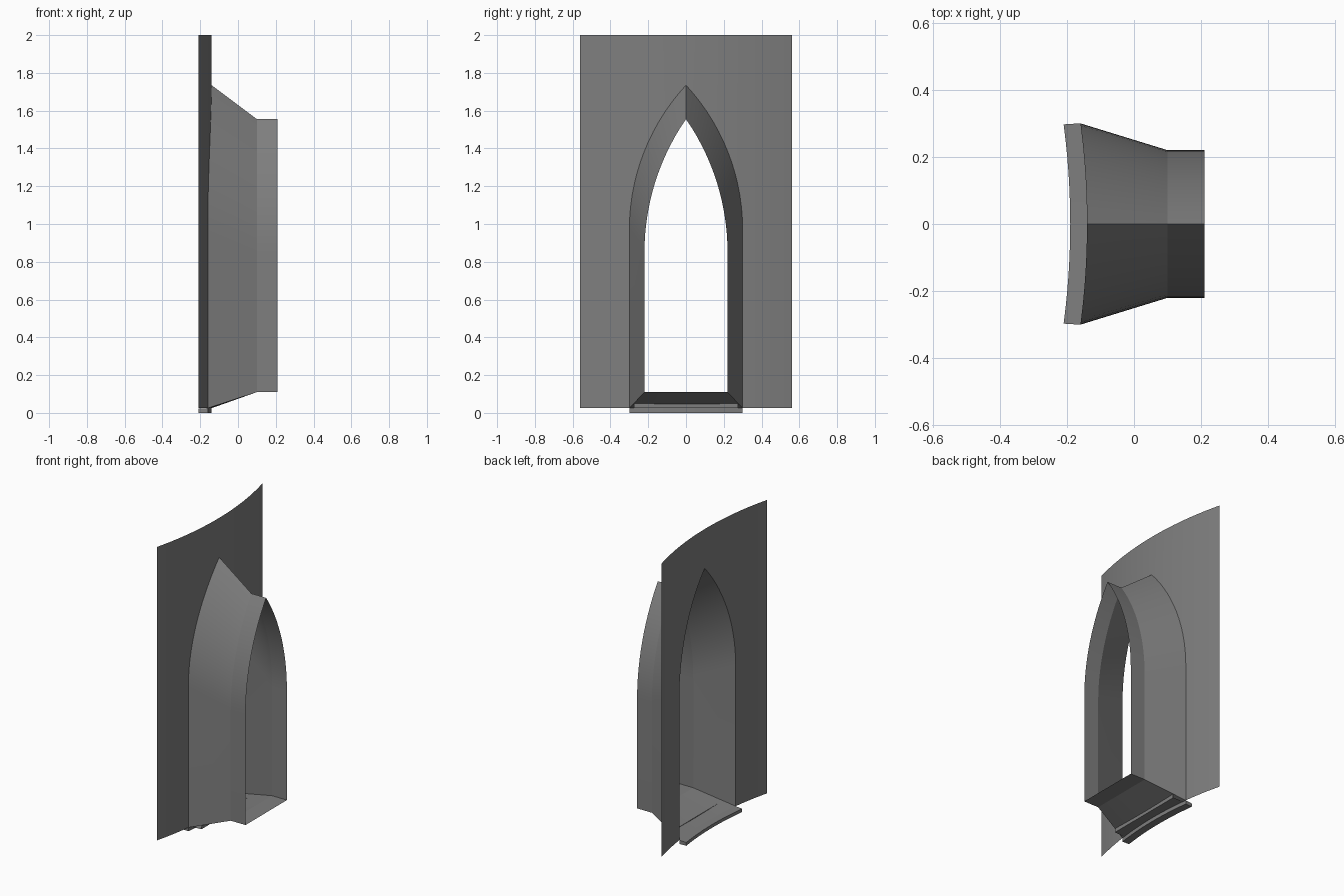
import bpy
import math

cube = bpy.data.objects.get("Cube")
if cube:
    bpy.data.objects.remove(cube, do_unlink=True)

stone = bpy.data.materials.new("grey stone")
stone.use_nodes = True
GREY = (0.21, 0.21, 0.21, 1)
stone.diffuse_color = GREY
stone.node_tree.nodes["Principled BSDF"].inputs["Base Color"].default_value = GREY

RADIUS = 2.28          # curvature of the tower wall
WALL_FRONT = -0.14     # wall position on the centre line
HALF, TOP, BASE = 0.56, 2.0, 0.025
WIDE, NARROW = 0.30, 0.22
ARC = 14


def wall_x(y):
    return WALL_FRONT - RADIUS + math.sqrt(RADIUS ** 2 - y * y)


def lerp(a, b, t):
    return a + (b - a) * t


def arch(half, bottom, spring, apex):
    """Pointed arch outline as (y, z), from one foot over the apex to the other."""
    h = apex - spring
    r = (h * h + half * half) / (2 * half)
    sweep = math.asin(h / r)
    side = [(half, bottom)]
    for i in range(ARC + 1):
        a = sweep * i / ARC
        side.append((half - r + r * math.cos(a), spring + r * math.sin(a)))
    side[-1] = (0, apex)
    return side + [(-y, z) for y, z in reversed(side[:-1])]


def grid(name, rows, closed=False):
    """Skin a list of equally long point rows with quads."""
    n = len(rows[0])
    verts = [p for row in rows for p in row]
    faces = []
    for r in range(len(rows) if closed else len(rows) - 1):
        s = (r + 1) % len(rows)
        for i in range(n - 1):
            faces.append((r * n + i, r * n + i + 1, s * n + i + 1, s * n + i))
    if closed:
        faces.append([r * n for r in reversed(range(len(rows)))])
        faces.append([r * n + n - 1 for r in range(len(rows))])
    mesh = bpy.data.meshes.new(name)
    mesh.from_pydata(verts, [], faces)
    mesh.materials.append(stone)
    obj = bpy.data.objects.new(name, mesh)
    bpy.context.collection.objects.link(obj)
    bpy.ops.object.select_all(action="DESELECT")
    obj.select_set(True)
    bpy.context.view_layer.objects.active = obj
    bpy.ops.object.shade_smooth_by_angle(angle=math.radians(15))
    return obj


outer = arch(WIDE, BASE, 0.97, 1.735)
inner = arch(NARROW, 0.11, 0.85, 1.555)

# Curved wall: the area above the arch, then a panel on either side
grid("wall_above_arch", [
    [(wall_x(y), y, z) for y, z in outer[1:-1]],
    [(wall_x(y), y, TOP) for y, z in outer[1:-1]]])
for label, sign in (("left", 1), ("right", -1)):
    ys = [sign * lerp(WIDE, HALF, i / 8) for i in range(9)]
    rows = [[(wall_x(y), y, z) for y in ys] for z in (BASE, TOP)]
    grid("wall_side_" + label, rows if sign < 0 else rows[::-1])

# Window reveal: splayed funnel followed by a straight throat
grid("window_reveal", [
    [(wall_x(y), y, z) for y, z in outer],
    [(0.10, y, z) for y, z in inner],
    [(0.21, y, z) for y, z in inner]])

# Sloping floor of the reveal
ts = [lerp(-1, 1, i / 12) for i in range(13)]
grid("reveal_floor", [
    [(wall_x(WIDE * t), WIDE * t, BASE) for t in ts],
    [(0.10, NARROW * t, 0.11) for t in ts],
    [(0.21, NARROW * t, 0.11) for t in ts]])

# Small step beneath the floor
grid("floor_step", [
    [(wall_x(0.28 * t), 0.28 * t, BASE) for t in ts],
    [(-0.08, 0.275 * t, BASE) for t in ts],
    [(-0.08, 0.275 * t, 0.05) for t in ts]])

# Curved sill slab, its ends cut along the wall's radius
section = [(0, 0), (0, BASE), (-0.05, BASE - 0.003), (-0.05, 0)]
rows = []
for dx, z in section:
    rows.append([(wall_x(WIDE * t) + dx, WIDE * t * (1 + dx / RADIUS * -0.0 + dx * 0.2), z)
                 for t in ts])
grid("window_sill", rows, closed=True)
